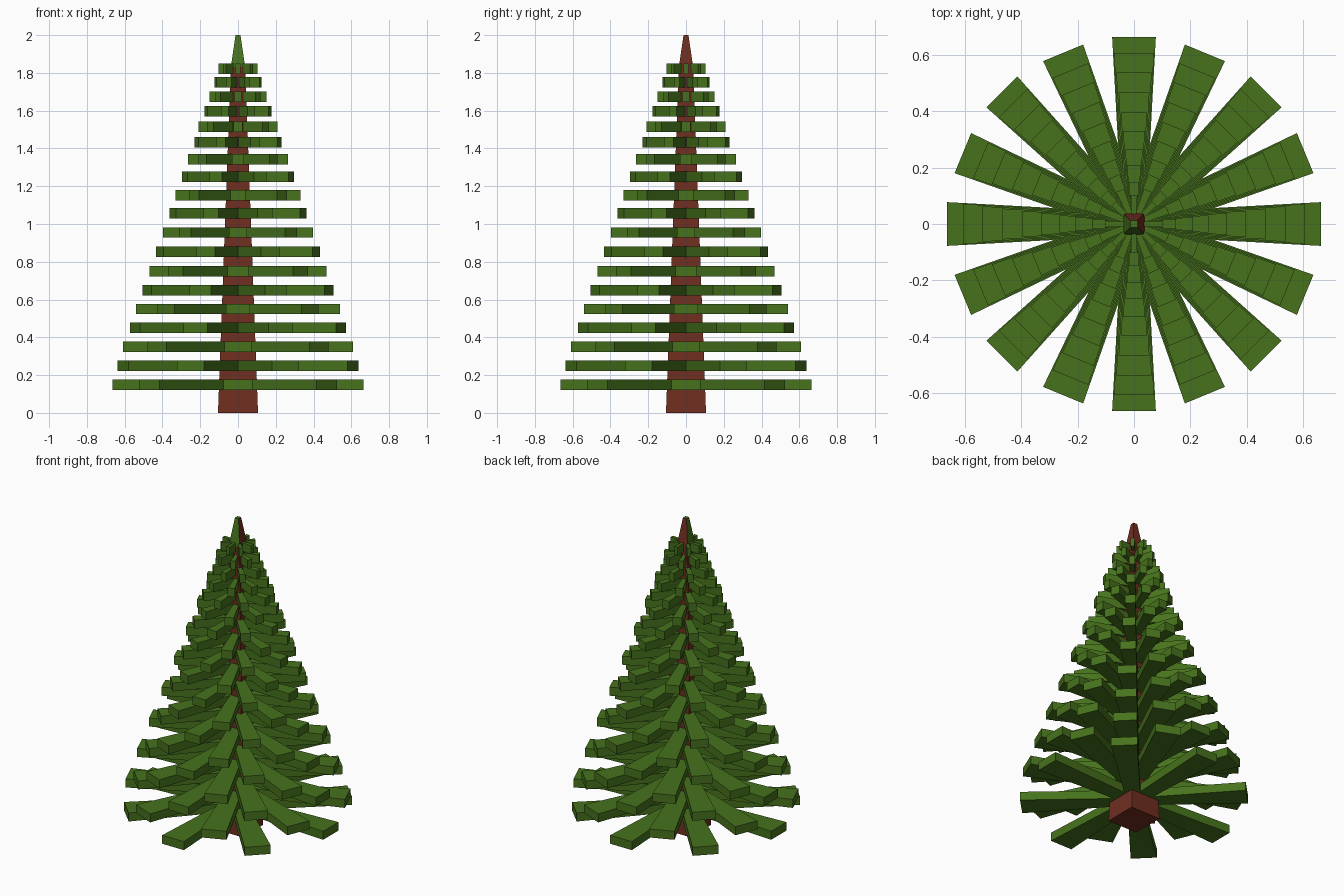
import bpy, bmesh
from math import pi, sin, cos

if "Cube" in bpy.data.objects:
    bpy.data.objects.remove(bpy.data.objects["Cube"])


def material(name, rgb):
    m = bpy.data.materials.new(name)
    m.diffuse_color = (*rgb, 1)
    m.use_nodes = True
    m.node_tree.nodes["Principled BSDF"].inputs["Base Color"].default_value = m.diffuse_color
    return m


GREEN = material("needle_green", (0.062, 0.17, 0.012))
BROWN = material("bark_brown", (0.16, 0.027, 0.014))


def finish(name, bm, mats):
    bmesh.ops.recalc_face_normals(bm, faces=bm.faces)
    me = bpy.data.meshes.new(name)
    bm.to_mesh(me)
    bm.free()
    for m in mats:
        me.materials.append(m)
    ob = bpy.data.objects.new(name, me)
    bpy.context.collection.objects.link(ob)
    return ob


# square tapering trunk with a pointed tip
bm = bmesh.new()
corners = [(-1, -1), (1, -1), (1, 1), (-1, 1)]
rings = [[bm.verts.new((x * h, y * h, z)) for x, y in corners]
         for h, z in [(0.106, 0), (0.038, 1.83), (0.013, 2.0)]]
bm.faces.new(rings[0])
for k in range(2):
    for i in range(4):
        j = (i + 1) % 4
        f = bm.faces.new((rings[k][i], rings[k][j], rings[k + 1][j], rings[k + 1][i]))
        # front and left tip faces are green
        f.material_index = 1 if k == 1 and i in (0, 3) else 0
bm.faces.new(rings[2]).material_index = 1
finish("trunk", bm, [BROWN, GREEN])


# one whorl of eight flat wedge branches
def whorl(name, z, r, offset):
    bm = bmesh.new()
    tip, root, t = 0.117 * r, 0.062 * r, 0.0275
    for i in range(8):
        a = offset + i * pi / 4
        outline = [(0, -root), (r, -tip), (r, tip), (0, root)]
        low, high = [[bm.verts.new((u * cos(a) - v * sin(a), u * sin(a) + v * cos(a), z + dz))
                      for u, v in outline] for dz in (-t, t)]
        bm.faces.new(low)
        bm.faces.new(high)
        for p in range(4):
            q = (p + 1) % 4
            bm.faces.new((low[p], low[q], high[q], high[p]))
    finish(name, bm, [GREEN])


# height and reach of each whorl, alternate whorls turned half a step
heights = [0.15, 0.25, 0.35, 0.45, 0.55, 0.65, 0.75, 0.853, 0.955, 1.057,
           1.153, 1.25, 1.343, 1.433, 1.515, 1.597, 1.673, 1.75, 1.822]
extents = [0.664, 0.638, 0.608, 0.572, 0.539, 0.505, 0.468, 0.434, 0.397, 0.363,
           0.33, 0.296, 0.265, 0.231, 0.209, 0.177, 0.15, 0.125, 0.102]
for n, (z, e) in enumerate(zip(heights, extents)):
    odd = n % 2
    r = e / (cos(pi / 8) + 0.117 * sin(pi / 8)) if odd else e
    whorl(f"branch_whorl_{n + 1}", z, r, odd * pi / 8)
